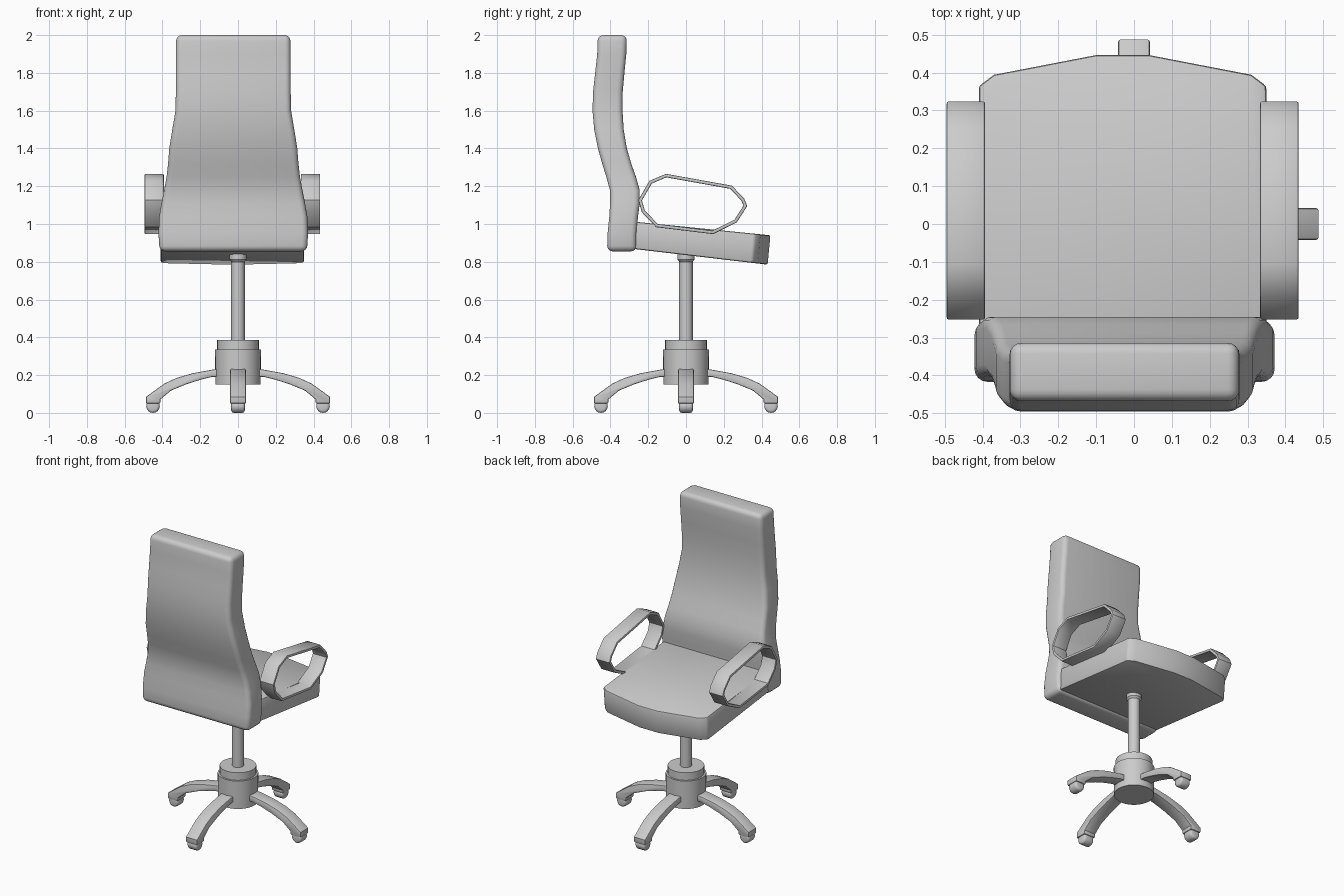
import bpy, bmesh
from math import radians, cos, sin, pi

if "Cube" in bpy.data.objects:
    bpy.data.objects.remove(bpy.data.objects["Cube"])

CX = -0.03  # upholstery is slightly off the column axis


def finish(ob, bevel=0, segments=3, limit=45):
    if bevel:
        m = ob.modifiers.new("Bevel", 'BEVEL')
        m.width, m.segments = bevel, segments
        m.limit_method, m.angle_limit = 'ANGLE', radians(limit)
    bpy.ops.object.select_all(action='DESELECT')
    bpy.context.view_layer.objects.active = ob
    ob.select_set(True)
    for m in list(ob.modifiers):
        bpy.ops.object.modifier_apply(modifier=m.name)
    bpy.ops.object.shade_smooth_by_angle(angle=radians(35))


def loft(name, rings, caps=True):
    """Skin a stack of equal-length closed rings."""
    bm = bmesh.new()
    vs = [[bm.verts.new(p) for p in r] for r in rings]
    n = len(rings[0])
    for a, b in zip(vs, vs[1:]):
        for i in range(n):
            j = (i + 1) % n
            bm.faces.new((a[i], a[j], b[j], b[i]))
    if caps:
        bm.faces.new(vs[0][::-1])
        bm.faces.new(vs[-1])
    bmesh.ops.recalc_face_normals(bm, faces=bm.faces[:])
    me = bpy.data.meshes.new(name)
    bm.to_mesh(me)
    bm.free()
    ob = bpy.data.objects.new(name, me)
    bpy.context.collection.objects.link(ob)
    return ob


def turned(name, profile, sides=32):
    """Revolve (radius, z) pairs about the z axis."""
    return loft(name, [[(r * cos(2 * pi * i / sides), r * sin(2 * pi * i / sides), z)
                        for i in range(sides)] for r, z in profile])


# Seat cushion: outline sloping down to the front edge
outline = [(-0.41, -0.3), (-0.41, 0.365), (-0.37, 0.395), (-0.1, 0.447), (0.04, 0.447),
           (0.31, 0.395), (0.35, 0.365), (0.35, -0.3)]
seat = loft("seat", [
    [(x, y - 0.015 * (y > 0), 0.865 - 0.115 * (y + 0.25)) for x, y in outline],
    [(x, y, 1.01 - 0.1 * (y + 0.25)) for x, y in outline]])
finish(seat, 0.01, 2, 50)

# Backrest: z, rear y, front y, half width
sections = [(0.855, -0.418, -0.262, 0.39), (0.95, -0.415, -0.262, 0.396),
            (1.04, -0.406, -0.254, 0.392), (1.11, -0.402, -0.245, 0.38),
            (1.18, -0.403, -0.245, 0.366), (1.25, -0.422, -0.265, 0.353),
            (1.32, -0.444, -0.29, 0.345), (1.4, -0.466, -0.313, 0.339),
            (1.5, -0.486, -0.33, 0.323), (1.6, -0.495, -0.336, 0.306),
            (1.7, -0.492, -0.335, 0.304), (1.8, -0.481, -0.326, 0.304),
            (1.9, -0.47, -0.316, 0.304), (2.0, -0.467, -0.313, 0.302)]
back = loft("backrest", [[(-0.025 - w, r, z), (-0.025 + w, r, z),
                          (-0.025 + w, f, z), (-0.025 - w, f, z)]
                         for z, r, f, w in sections])
finish(back, 0.03, 4, 50)

# Armrests: thin flat loops on both sides
loop = [(-0.11, 1.265), (-0.195, 1.228), (-0.252, 1.127), (-0.235, 1.065), (-0.16, 0.985),
        (0.145, 0.947), (0.27, 1.01), (0.323, 1.095), (0.31, 1.13), (0.245, 1.2)]
loop = [(0.035 + (y - 0.035) * 0.968, 1.105 + (z - 1.105) * 0.945) for y, z in loop]
for side, label in ((-1, "left"), (1, "right")):
    arm = loft(label + "_armrest",
               [[(CX + side * d, y, z) for y, z in loop] for d in (0.363, 0.465)], caps=False)
    m = arm.modifiers.new("Solidify", 'SOLIDIFY')
    m.thickness, m.offset, m.use_even_offset = 0.018, 0, True
    finish(arm, 0.006, 2, 60)

# Column and hub
finish(turned("column", [(0.036, 0.3), (0.036, 0.8), (0.046, 0.812), (0.046, 0.86)]))
finish(turned("hub", [(0.12, 0.15), (0.122, 0.335)]))
finish(turned("hub_cap", [(0.11, 0.32), (0.11, 0.385)]))

# Four curved legs with casters
leg_profile = [(0.09, 0.235), (0.14, 0.228), (0.24, 0.21), (0.325, 0.185), (0.39, 0.155),
               (0.487, 0.085), (0.487, 0.05), (0.412, 0.05), (0.41, 0.072), (0.355, 0.118),
               (0.27, 0.153), (0.2, 0.175), (0.14, 0.19), (0.09, 0.193)]
for k in range(4):
    leg = loft(f"leg_{k + 1}", [[(x, w, z) for x, z in leg_profile] for w in (-0.042, 0.042)])
    leg.rotation_euler.z = k * pi / 2
    finish(leg, 0.006, 2, 60)
    wheel = loft(f"caster_{k + 1}",
                 [[(0.45 + 0.036 * cos(pi * i / 8), w, 0.036 + 0.036 * sin(pi * i / 8))
                   for i in range(16)] for w in (-0.036, 0.036)])
    wheel.rotation_euler.z = k * pi / 2
    finish(wheel, 0.014, 3, 60)
